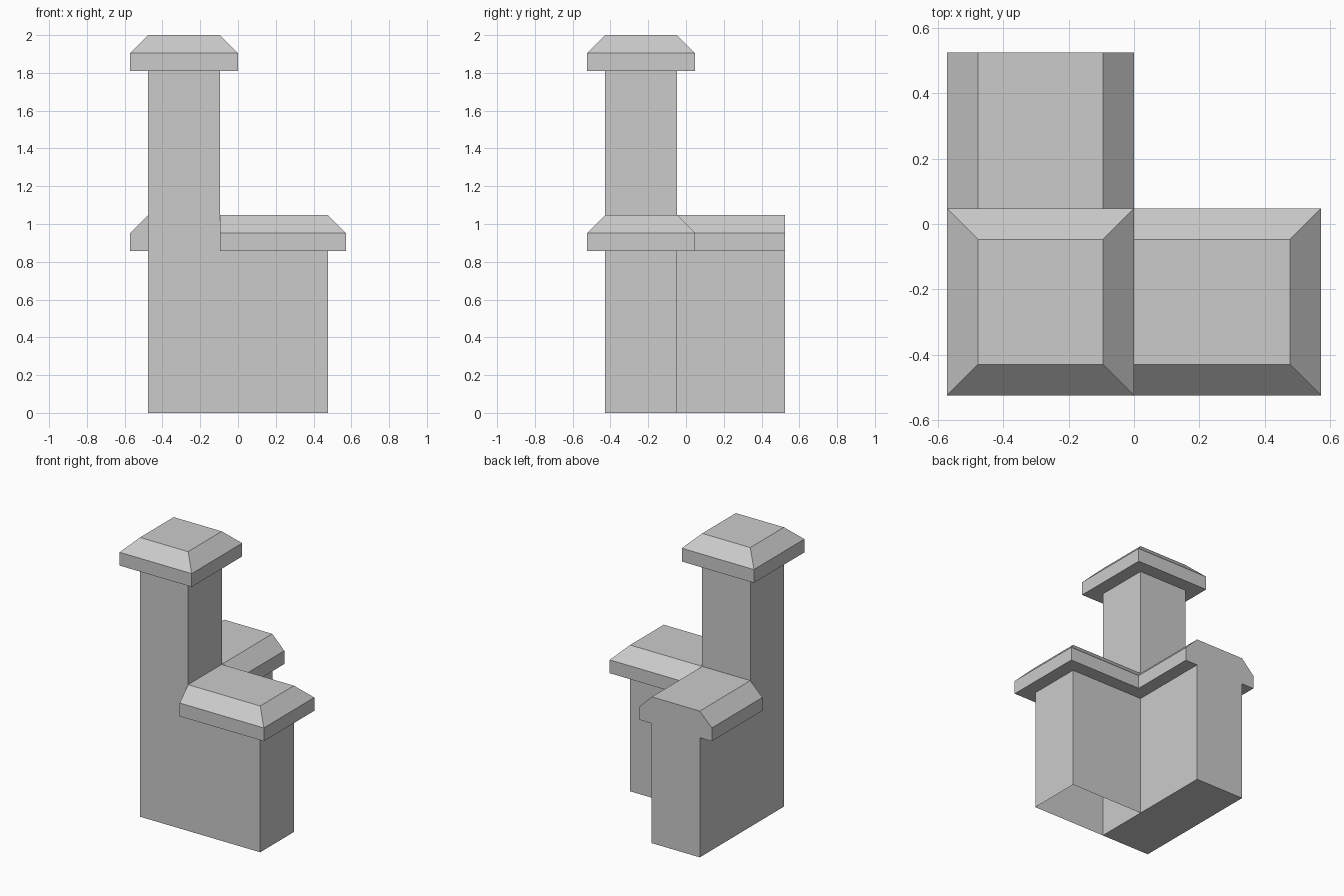
import bpy
import bmesh

if "Cube" in bpy.data.objects:
    bpy.data.objects.remove(bpy.data.objects["Cube"], do_unlink=True)

U = 2 / 21  # one building module; the tower is 21 modules tall

stone = bpy.data.materials.new("grey_stone")
stone.use_nodes = True
grey = (0.6, 0.6, 0.6, 1)
stone.diffuse_color = grey
stone.node_tree.nodes["Principled BSDF"].inputs["Base Color"].default_value = grey


def finish(name, bm):
    bmesh.ops.recalc_face_normals(bm, faces=bm.faces)
    bmesh.ops.scale(bm, vec=(U, U, U), verts=bm.verts)
    mesh = bpy.data.meshes.new(name)
    bm.to_mesh(mesh)
    bm.free()
    mesh.materials.append(stone)
    obj = bpy.data.objects.new(name, mesh)
    bpy.context.collection.objects.link(obj)
    return obj


def stack(name, levels, open_ends=False):
    """Join rectangles (x0, x1, y0, y1, z) from bottom to top."""
    bm = bmesh.new()
    rings = []
    for x0, x1, y0, y1, z in levels:
        corners = ((x0, y0), (x1, y0), (x1, y1), (x0, y1))
        rings.append([bm.verts.new((x, y, z)) for x, y in corners])
    for low, high in zip(rings, rings[1:]):
        for i in range(4):
            j = (i + 1) % 4
            bm.faces.new((low[i], low[j], high[j], high[i]))
    if not open_ends:
        bm.faces.new(rings[0])
        bm.faces.new(rings[-1])
    return finish(name, bm)


def coping(name, x0, x1, y0, y1, z, west=1):
    """Slab with a chamfered top; west=0 leaves the -x end square."""
    stack(name, [(x0, x1, y0, y1, z), (x0, x1, y0, y1, z + 1),
                 (x0 + west, x1 - 1, y0 + 1, y1 - 1, z + 2)])


# Corner tower and its cap
stack("corner_pillar", [(-5, -1, -4.5, -0.5, 0), (-5, -1, -4.5, -0.5, 19)])
coping("pillar_cap", -6, 0, -5.5, 0.5, 19)

# Front wall, hollow and open underneath, with a hipped coping
stack("front_wall", [(-1, 5, -4.5, -0.5, 0), (-1, 5, -4.5, -0.5, 9)], open_ends=True)
coping("front_wall_coping", -1, 6, -5.5, 0.5, 9, west=0)

# Rear wall: wall and coping as one profile, with a square-cut end
half = [(2, 0), (2, 9), (3, 9), (3, 10), (2, 11)]
profile = half + [(-x, z) for x, z in reversed(half)]
bm = bmesh.new()
end = bm.faces.new([bm.verts.new((x - 3, -0.5, z)) for x, z in profile])
grown = bmesh.ops.extrude_face_region(bm, geom=[end], use_keep_orig=True)["geom"]
moved = [v for v in grown if isinstance(v, bmesh.types.BMVert)]
bmesh.ops.translate(bm, vec=(0, 6, 0), verts=moved)
finish("rear_wall", bm)
